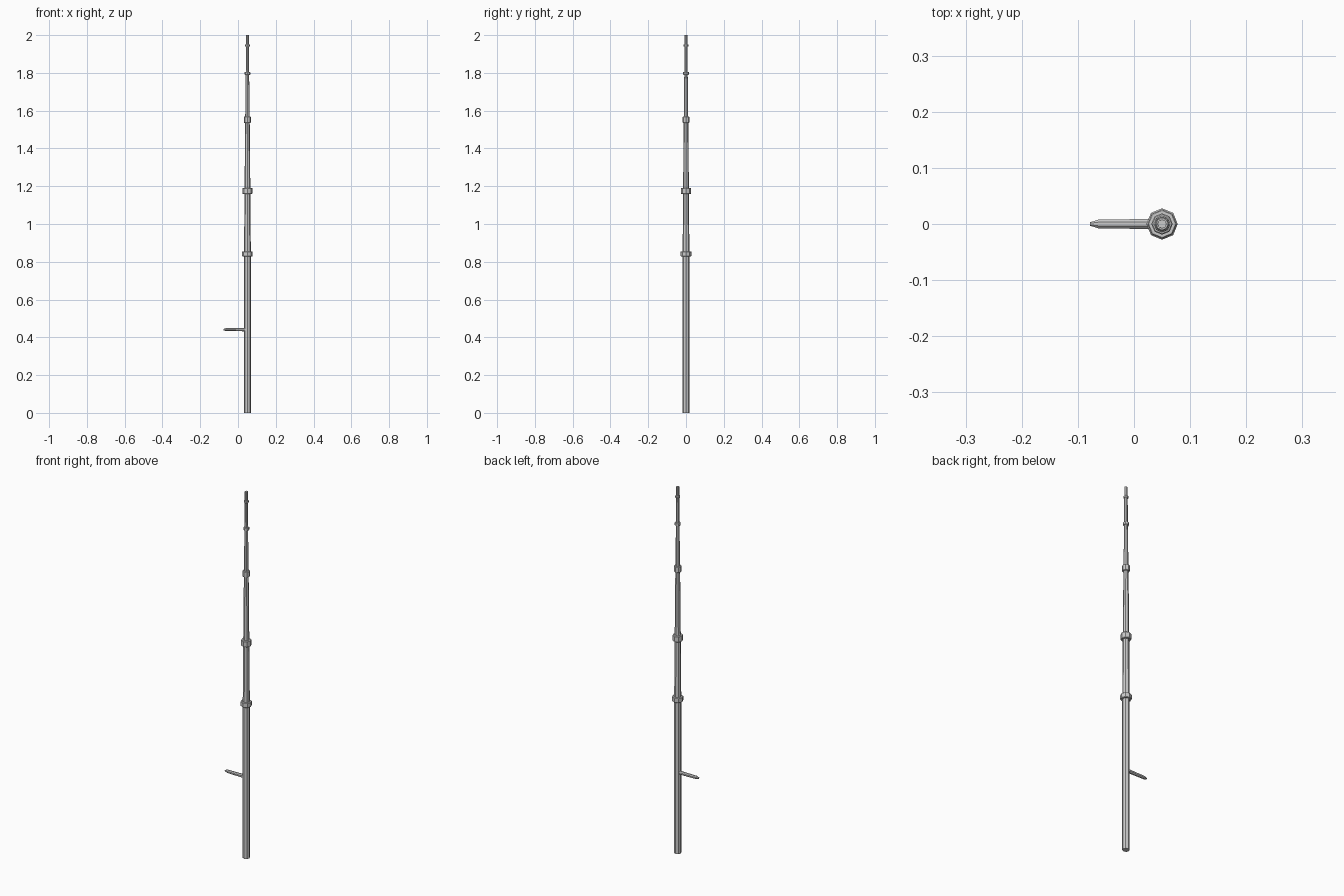
import bpy, bmesh
from math import cos, sin, pi, radians
from mathutils import Matrix

if "Cube" in bpy.data.objects:
    bpy.data.objects.remove(bpy.data.objects["Cube"])

SIDES = 8
AXIS_X = 0.05


def lathe(name, profile, matrix, sides=SIDES, phase=0.0):
    """Spin (radius, height) points into a closed flat-faced solid."""
    bm = bmesh.new()
    rings = [[bm.verts.new((r * cos(phase + 2 * pi * i / sides),
                            r * sin(phase + 2 * pi * i / sides), h))
              for i in range(sides)] for r, h in profile]
    for a, b in zip(rings, rings[1:]):
        for i in range(sides):
            j = (i + 1) % sides
            bm.faces.new((a[i], a[j], b[j], b[i]))
    bm.faces.new(rings[0][::-1])
    bm.faces.new(rings[-1])
    bm.transform(matrix)
    mesh = bpy.data.meshes.new(name)
    bm.to_mesh(mesh)
    bm.free()
    obj = bpy.data.objects.new(name, mesh)
    bpy.context.collection.objects.link(obj)
    return obj


upright = Matrix.Translation((AXIS_X, 0, 0))

# tapering pole
lathe("pole", [(0.018, 0), (0.018, 0.84), (0.0155, 1.175), (0.012, 1.55),
               (0.009, 1.80), (0.008, 2.0)], upright)

# joint collars: centre height, radius, half height
for n, (z, r, h) in enumerate([(0.842, 0.028, 0.013), (1.175, 0.026, 0.016),
                               (1.552, 0.019, 0.016), (1.797, 0.015, 0.008),
                               (1.945, 0.0125, 0.006)], 1):
    c = 0.002
    lathe(f"collar_{n}", [(r - c, z - h), (r, z - h + c),
                          (r, z + h - c), (r - c, z + h)], upright)

# side peg pointing left, tapered with a blunt tip
peg = Matrix.Translation((AXIS_X, 0, 0.441)) @ Matrix.Rotation(radians(-90), 4, 'Y')
lathe("side_peg", [(0.0105, 0.01), (0.0095, 0.03), (0.0085, 0.113), (0.0035, 0.128)],
      peg, phase=pi / 8)
